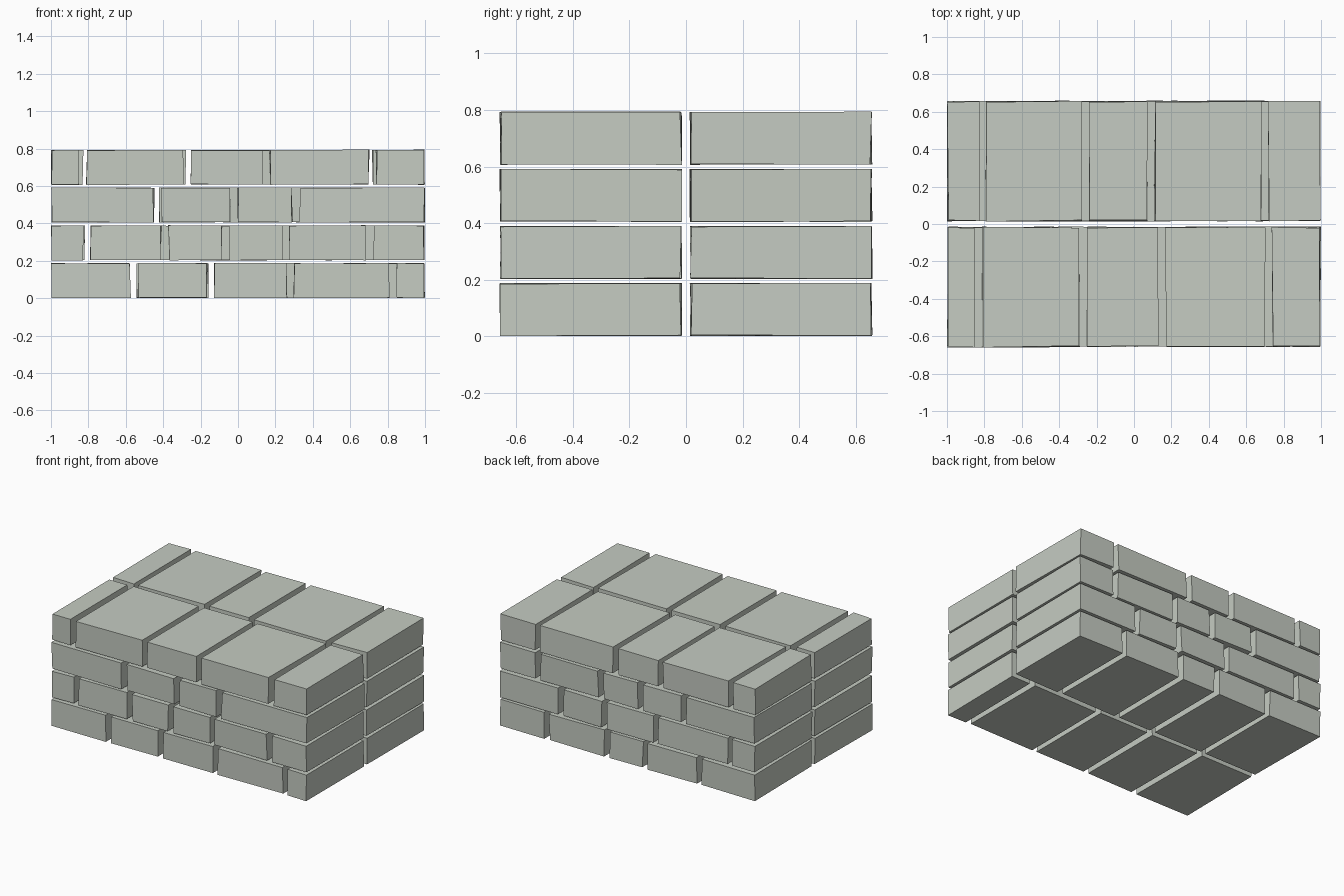
import bpy, bmesh, random
from mathutils import Vector

if "Cube" in bpy.data.objects:
    bpy.data.objects.remove(bpy.data.objects["Cube"])

random.seed(4)
GAP = 0.02          # half of a vertical joint
JITTER = 0.009      # chipped-corner irregularity

mossy = bpy.data.materials.new("mossy_stone")
mossy.diffuse_color = (0.56, 0.60, 0.54, 1)
mossy.use_nodes = True
mossy.node_tree.nodes["Principled BSDF"].inputs["Base Color"].default_value = mossy.diffuse_color

# joint centres along x, per course from the ground up
front_joints = [
    [-0.555, -0.145, 0.28, 0.83],
    [-0.81, -0.39, -0.065, 0.255, 0.705],
    [-0.43, -0.02, 0.31],
    [-0.83, -0.27, 0.15, 0.72],
]
back_joints = [
    [-0.56, -0.14, 0.16, 0.63],
    [-0.80, -0.22, 0.18, 0.52],
    [-0.44, -0.10, 0.21, 0.70],
    [-0.81, -0.26, 0.09, 0.70],
]


def brick(name, lo, hi):
    """Six-sided block whose corners are nudged slightly inwards."""
    lo, hi = Vector(lo), Vector(hi)
    bm = bmesh.new()
    bmesh.ops.create_cube(bm, size=1)
    for v in bm.verts:
        for i in range(3):
            inset = random.uniform(0, JITTER) * (0.4 if i == 2 else 1)
            v.co[i] = hi[i] - inset if v.co[i] > 0 else lo[i] + inset
    mesh = bpy.data.meshes.new(name)
    bm.to_mesh(mesh)
    bm.free()
    mesh.materials.append(mossy)
    bpy.context.collection.objects.link(bpy.data.objects.new(name, mesh))


def wall_leaf(label, courses, y0, y1):
    """One thickness of wall: stacked courses split at their joints."""
    for row, joints in enumerate(courses):
        z0 = 0.202 * row
        starts = [-1] + [j + GAP - 0.004 for j in joints]
        ends = [j - GAP + 0.004 for j in joints] + [1]
        for n, (a, b) in enumerate(zip(starts, ends)):
            brick(f"{label}_course{row + 1}_brick{n + 1}",
                  (a, y0, z0), (b, y1, z0 + 0.188))


wall_leaf("front", front_joints, -0.66, -0.013)
wall_leaf("back", back_joints, 0.013, 0.66)
